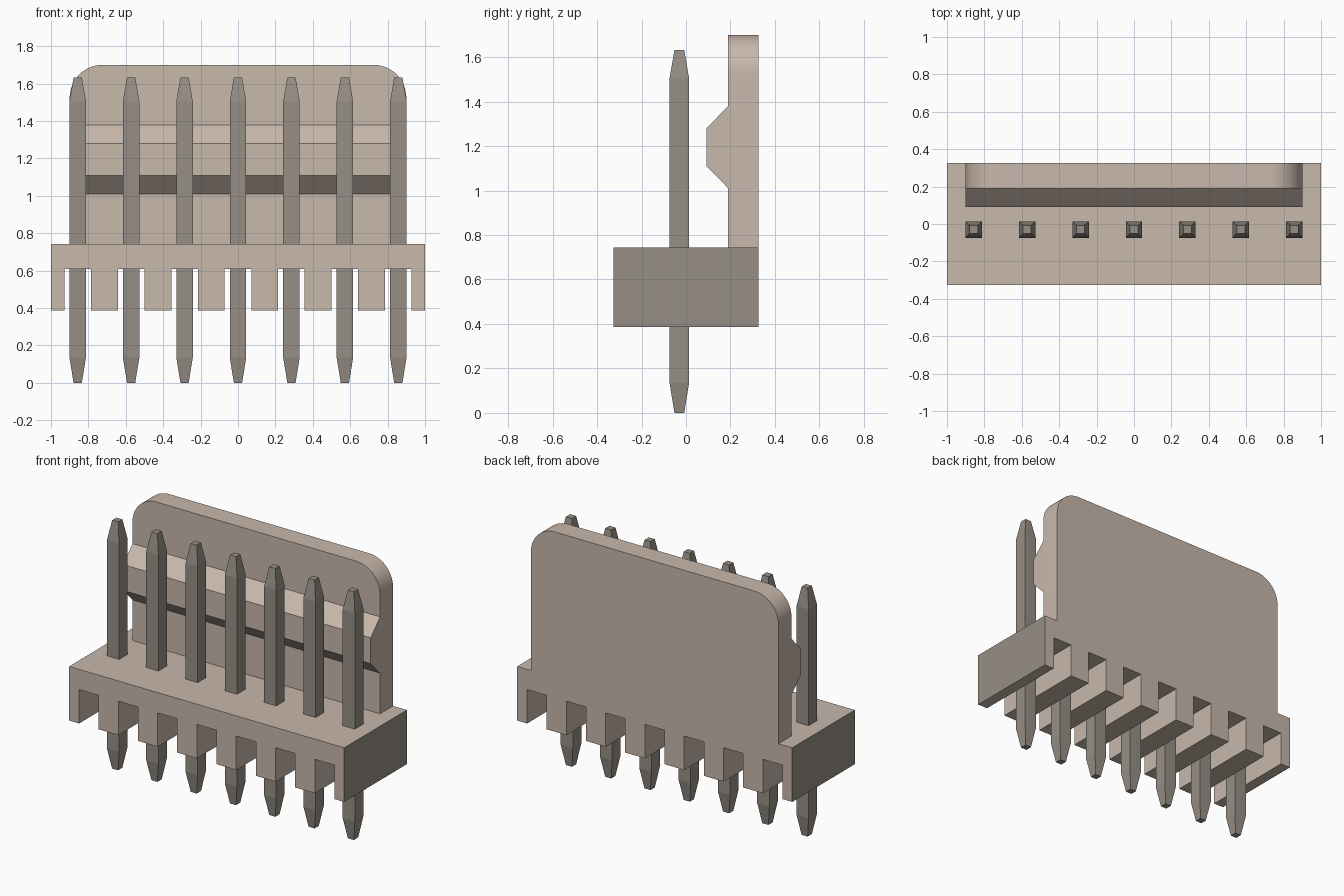
import bpy, bmesh, math
from mathutils import Vector

if "Cube" in bpy.data.objects:
    bpy.data.objects.remove(bpy.data.objects["Cube"], do_unlink=True)


def material(name, rgb):
    mat = bpy.data.materials.new(name)
    mat.use_nodes = True
    mat.diffuse_color = (*rgb, 1)
    mat.node_tree.nodes["Principled BSDF"].inputs["Base Color"].default_value = (*rgb, 1)
    return mat


BEIGE = material("beige plastic", (0.58, 0.48, 0.41))
GREY = material("warm grey metal", (0.31, 0.275, 0.24))

PINS = 7
PITCH = 2 / PINS
PIN_X = [(i - (PINS - 1) / 2) * PITCH for i in range(PINS)]
PIN_Y = -0.03
BASE_BOTTOM, BASE_TOP, SLOT_TOP = 0.387, 0.743, 0.61
FRONT, BACK, PLATE_FRONT = -0.325, 0.325, 0.19


def finish(name, bm, mats):
    bmesh.ops.recalc_face_normals(bm, faces=bm.faces)
    mesh = bpy.data.meshes.new(name)
    bm.to_mesh(mesh)
    bm.free()
    for mat in mats:
        mesh.materials.append(mat)
    obj = bpy.data.objects.new(name, mesh)
    bpy.context.collection.objects.link(obj)
    return obj


def extrude(name, points, offset, mats):
    """Sweep a closed outline of 3D points along an offset."""
    bm = bmesh.new()
    face = bm.faces.new([bm.verts.new(p) for p in points])
    swept = bmesh.ops.extrude_face_region(bm, geom=[face], use_keep_orig=True)
    verts = [v for v in swept["geom"] if isinstance(v, bmesh.types.BMVert)]
    bmesh.ops.translate(bm, verts=verts, vec=Vector(offset))
    return finish(name, bm, mats)


# Base: comb outline with a slot below every pin, grey end faces
SLOT = 0.071
outline = [(1, BASE_TOP), (-1, BASE_TOP), (-1, BASE_BOTTOM)]
for x in PIN_X:
    outline += [(x - SLOT, BASE_BOTTOM), (x - SLOT, SLOT_TOP),
                (x + SLOT, SLOT_TOP), (x + SLOT, BASE_BOTTOM)]
outline.append((1, BASE_BOTTOM))
base = extrude("base", [(x, FRONT, z) for x, z in outline], (0, BACK - FRONT, 0), [BEIGE, GREY])
for poly in base.data.polygons:
    if abs(poly.normal.x) > 0.9 and abs(poly.center.x) > 0.99:
        poly.material_index = 1

# Back plate: rounded upper corners
HALF, TOP, RADIUS, STEPS = 0.9, 1.70, 0.175, 14
outline = [(-HALF, BASE_TOP), (HALF, BASE_TOP)]
for side, start in ((1, 0), (-1, math.pi / 2)):
    for i in range(STEPS + 1):
        a = start + i / STEPS * math.pi / 2
        outline.append((side * (HALF - RADIUS) + RADIUS * math.cos(a),
                        TOP - RADIUS + RADIUS * math.sin(a)))
plate = extrude("back_plate", [(x, PLATE_FRONT, z) for x, z in outline],
                (0, BACK - PLATE_FRONT, 0), [BEIGE])
bpy.ops.object.select_all(action="DESELECT")
plate.select_set(True)
bpy.context.view_layer.objects.active = plate
bpy.ops.object.shade_smooth_by_angle(angle=math.radians(30))

# Locking ridge across the front of the plate
ridge = [(PLATE_FRONT, 1.01), (0.092, 1.11), (0.092, 1.28), (PLATE_FRONT, 1.38)]
extrude("locking_ridge", [(-HALF, y, z) for y, z in ridge], (2 * HALF, 0, 0), [BEIGE])

# Pins: square bars tapered at both ends
for n, x in enumerate(PIN_X, 1):
    bm = bmesh.new()
    rings = []
    for z, r in ((0, 0.022), (0.135, 0.044), (1.505, 0.044), (1.632, 0.022)):
        rings.append([bm.verts.new((x + sx * r, PIN_Y + sy * r, z))
                      for sx, sy in ((-1, -1), (1, -1), (1, 1), (-1, 1))])
    for low, high in zip(rings, rings[1:]):
        for i in range(4):
            j = (i + 1) % 4
            bm.faces.new((low[i], low[j], high[j], high[i]))
    bm.faces.new(rings[0])
    bm.faces.new(rings[-1])
    finish(f"pin_{n}", bm, [GREY])
